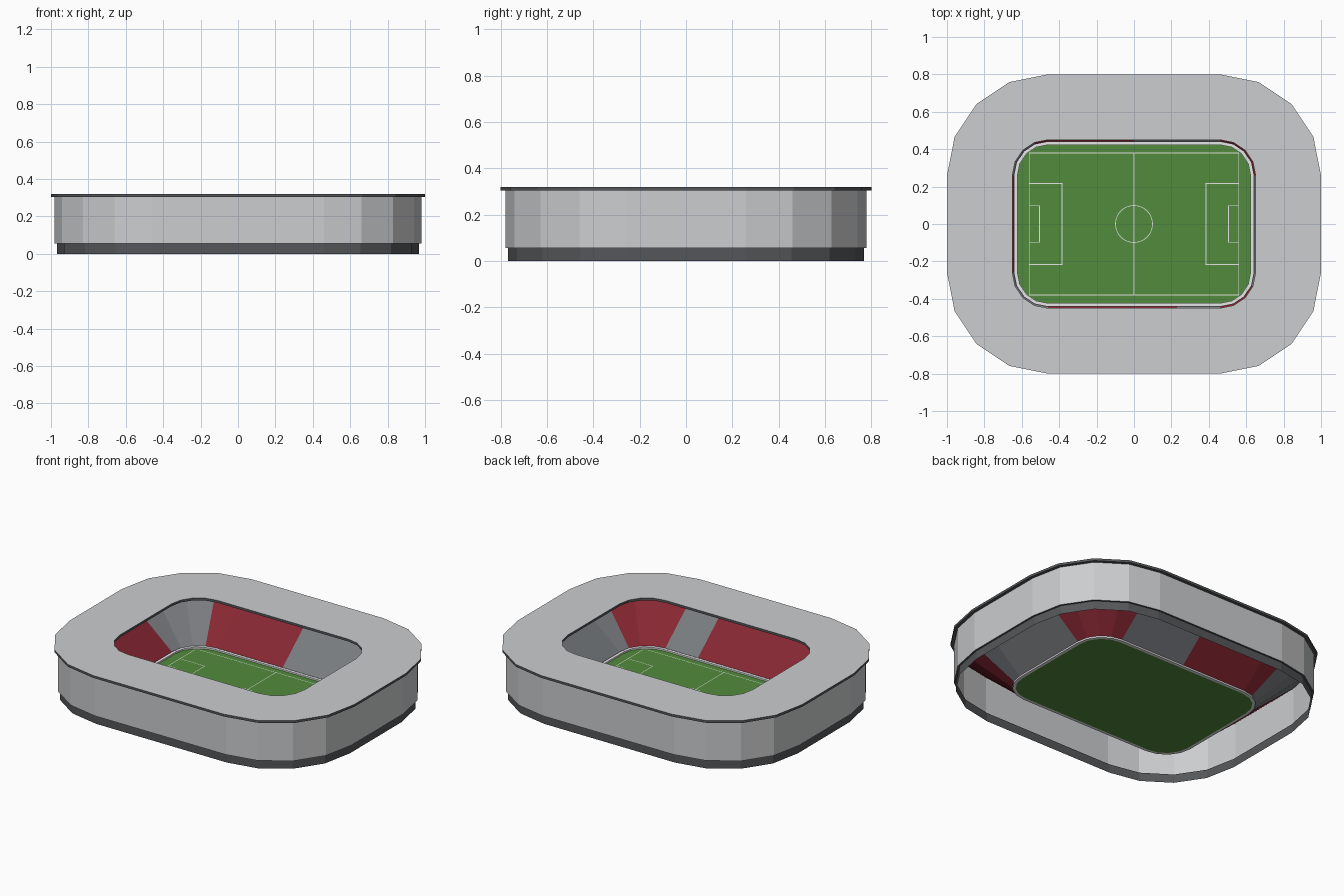
import bpy, bmesh, math

if "Cube" in bpy.data.objects:
    bpy.data.objects.remove(bpy.data.objects["Cube"])

def material(name, rgb):
    m = bpy.data.materials.new(name)
    m.diffuse_color = (*rgb, 1)
    m.use_nodes = True
    m.node_tree.nodes["Principled BSDF"].inputs["Base Color"].default_value = m.diffuse_color
    return m

LIGHT = material("light grey cladding", (0.60, 0.61, 0.62))
DARK = material("dark grey trim", (0.09, 0.094, 0.10))
GREY = material("grey seats", (0.19, 0.20, 0.215))
RED = material("red seats", (0.24, 0.02, 0.032))
GREEN = material("pitch green", (0.085, 0.26, 0.045))
WHITE = material("white paint", (0.9, 0.9, 0.9))

CX, CY = 0.46, 0.26      # shared corner centres of every outline


def outline(r):
    """Rounded rectangle, four segments per corner, long sides cut in four."""
    pts = []
    for q, (sx, sy) in enumerate([(1, 1), (-1, 1), (-1, -1), (1, -1)]):
        for k in range(5):
            a = math.pi / 2 * (q + k / 4)
            pts.append((sx * CX + r * math.cos(a), sy * CY + r * math.sin(a)))
        if q in (0, 2):
            pts += [(sx * CX * t, sy * (CY + r)) for t in (0.5, 0, -0.5)]
    return pts


def finish(name, bm, mats):
    me = bpy.data.meshes.new(name)
    bm.to_mesh(me)
    bm.free()
    for m in mats:
        me.materials.append(m)
    ob = bpy.data.objects.new(name, me)
    bpy.context.collection.objects.link(ob)
    return ob


def loft(name, profile, mats, rule=lambda strip, seg: 0, closed=False):
    """Sweep a (radius, height) profile round the outline."""
    bm = bmesh.new()
    loops = [[bm.verts.new((x, y, z)) for x, y in outline(r)] for r, z in profile]
    pairs = list(zip(loops, loops[1:]))
    if closed:
        pairs.append((loops[-1], loops[0]))
    n = len(loops[0])
    for s, (a, b) in enumerate(pairs):
        for i in range(n):
            j = (i + 1) % n
            bm.faces.new((a[i], a[j], b[j], b[i])).material_index = rule(s, i)
    return finish(name, bm, mats)


# Outer shell: recessed base, cladding wall, roof with dark edges
loft("base_band", [(0.508, 0), (0.508, 0.055), (0.52, 0.055)], [DARK])
loft("outer_wall", [(0.52, 0.055), (0.52, 0.305)], [LIGHT])
loft("roof", [(0.54, 0.305), (0.54, 0.32), (0.19, 0.32), (0.19, 0.305)],
     [DARK, LIGHT], lambda s, i: int(s == 1), closed=True)

# Sloping stand with blocks of red seats
RED_BLOCKS = {0, 1, 2, 3, 6, 7, 8, 12, 17, 18, 19, 21, 22, 23}
loft("seating_stand", [(0.518, 0.295), (0.182, 0.01)], [GREY, RED],
     lambda s, i: int(i in RED_BLOCKS))

# White barrier round the pitch
loft("pitch_barrier", [(0.182, 0), (0.182, 0.02), (0.163, 0.02), (0.163, 0)],
     [WHITE], closed=True)

# Pitch slab
bm = bmesh.new()
low = [bm.verts.new((x, y, 0)) for x, y in outline(0.163)]
high = [bm.verts.new((x, y, 0.01)) for x, y in outline(0.163)]
bm.faces.new(high)
bm.faces.new(low[::-1])
for i in range(len(low)):
    j = (i + 1) % len(low)
    bm.faces.new((low[i], low[j], high[j], high[i]))
finish("pitch", bm, [GREEN])

# Painted markings, as thin plates just above the grass
bm = bmesh.new()
Z, W = 0.0115, 0.002


def plate(x0, y0, x1, y1):
    x0, x1 = sorted((x0, x1))
    y0, y1 = sorted((y0, y1))
    bm.faces.new([bm.verts.new((x, y, Z)) for x, y in (
        (x0 - W, y0 - W), (x1 + W, y0 - W), (x1 + W, y1 + W), (x0 - W, y1 + W))])


plate(0, -0.38, 0, 0.38)
for s in (-1, 1):
    plate(-0.56, s * 0.38, 0.56, s * 0.38)
    plate(s * 0.56, -0.38, s * 0.56, 0.38)
    for x, y in ((0.385, 0.217), (0.505, 0.098)):
        plate(s * x, -y, s * x, y)
        for t in (-1, 1):
            plate(s * x, t * y, s * 0.56, t * y)
N = 32
rings = [[bm.verts.new((r * math.cos(2 * math.pi * i / N),
                        r * math.sin(2 * math.pi * i / N), Z)) for i in range(N)]
         for r in (0.097, 0.101)]
for i in range(N):
    j = (i + 1) % N
    bm.faces.new((rings[0][i], rings[1][i], rings[1][j], rings[0][j]))
finish("pitch_markings", bm, [WHITE])
